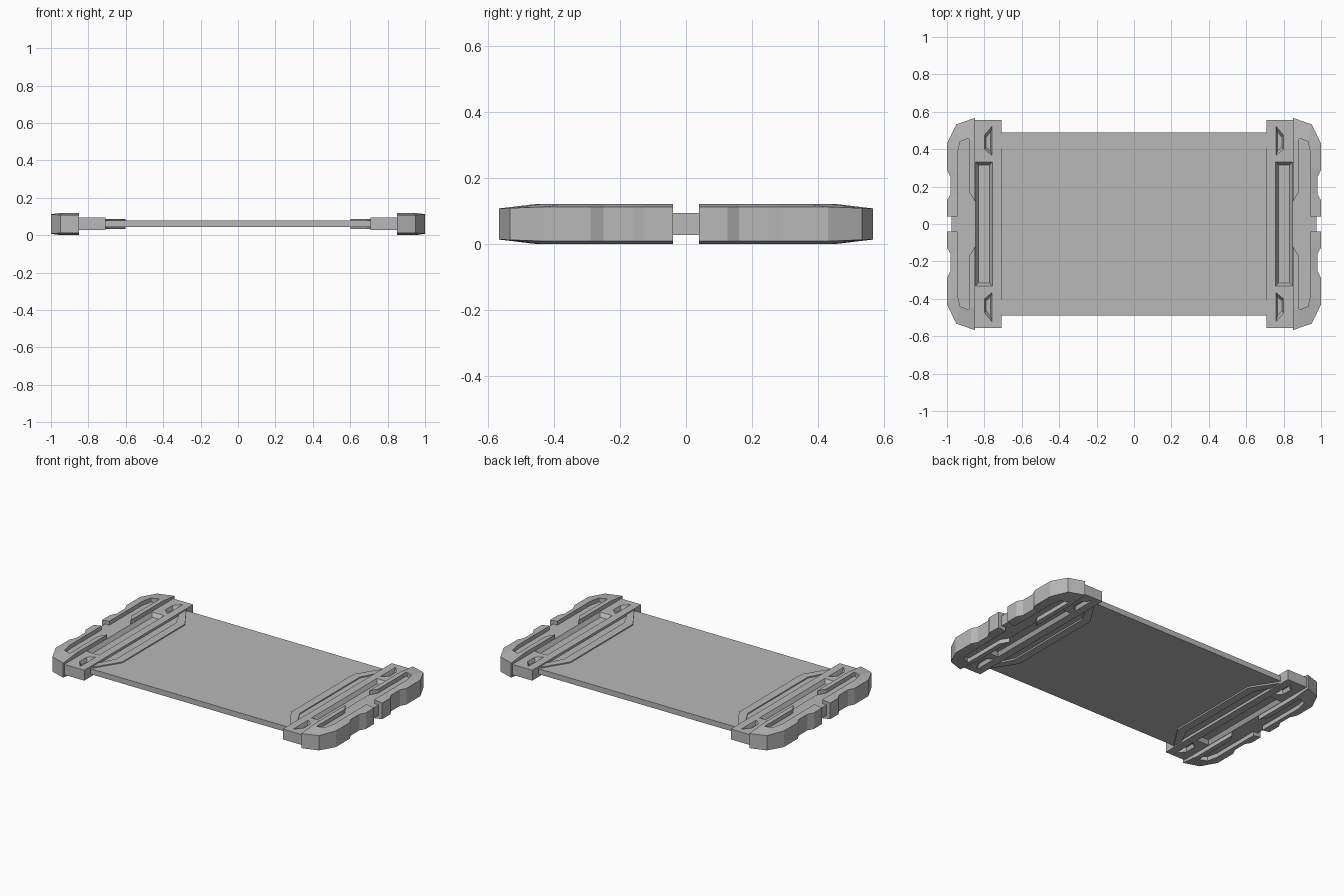
import bpy
import bmesh

cube = bpy.data.objects.get("Cube")
if cube:
    bpy.data.objects.remove(cube, do_unlink=True)

MID = 0.06  # plane of symmetry between top and underside

grey = bpy.data.materials.new("plain grey")
grey.use_nodes = True
colour = (0.48, 0.48, 0.48, 1)
grey.diffuse_color = colour
grey.node_tree.nodes["Principled BSDF"].inputs["Base Color"].default_value = colour


def finish(name, bm):
    bmesh.ops.recalc_face_normals(bm, faces=bm.faces)
    mesh = bpy.data.meshes.new(name)
    bm.to_mesh(mesh)
    bm.free()
    mesh.materials.append(grey)
    obj = bpy.data.objects.new(name, mesh)
    bpy.context.collection.objects.link(obj)
    return obj


def loft(name, layers):
    """Closed solid through (outline, z) layers with equal point counts."""
    bm = bmesh.new()
    rings = [[bm.verts.new((x, y, z)) for x, y in pts] for pts, z in layers]
    for low, high in zip(rings, rings[1:]):
        for i in range(len(low)):
            j = (i + 1) % len(low)
            bm.faces.new((low[i], low[j], high[j], high[i]))
    bm.faces.new(rings[0])
    bm.faces.new(rings[-1])
    return finish(name, bm)


def band(name, rows):
    """Solid strip; each row is an outer point, its half height, an inner point, its half height."""
    bm = bmesh.new()
    sections = []
    for outer, ho, inner, hi in rows:
        corners = [(outer, ho), (inner, hi), (inner, -hi), (outer, -ho)]
        sections.append([bm.verts.new((x, y, MID + h)) for (x, y), h in corners])
    for a, b in zip(sections, sections[1:]):
        for i in range(4):
            j = (i + 1) % 4
            bm.faces.new((a[i], a[j], b[j], b[i]))
    bm.faces.new(sections[0])
    bm.faces.new(sections[-1])
    return finish(name, bm)


def mirror(obj, y=False):
    mod = obj.modifiers.new("mirror", 'MIRROR')
    mod.use_axis = (True, y, False)
    mod.use_mirror_merge = False


def cut_pocket(target, outline, floor):
    """Sink a tapered pocket into both the top and the underside."""
    for side in (1, -1):
        cutter = loft("pocket_cutter", [(outline, MID + side * 0.06),
                                        (outline, MID + side * 0.035),
                                        (floor, MID + side * 0.01)])
        cutter.hide_render = True
        mod = target.modifiers.new("pocket", 'BOOLEAN')
        mod.operation = 'DIFFERENCE'
        mod.solver = 'EXACT'
        mod.object = cutter
        bpy.context.view_layer.objects.active = target
        bpy.ops.object.modifier_apply(modifier=mod.name)
        bpy.data.objects.remove(cutter, do_unlink=True)


def rect(x0, x1, y):
    return [(x0, -y), (x1, -y), (x1, y), (x0, y)]


def flip(pts):
    return [(x, -y) for x, y in pts]


# Thin central panel
loft("panel", [(rect(-0.72, 0.72, 0.49), 0.044), (rect(-0.72, 0.72, 0.49), 0.079)])

# End bars with one long and two short pockets each
half = [(0.708, 0.555), (0.85, 0.555), (0.93, 0.49), (0.976, 0.41)]
bar_outline = half + flip(half)[::-1]
bar = loft("end_bar", [(bar_outline, MID - 0.033), (bar_outline, MID + 0.034)])
cut_pocket(bar, rect(0.757, 0.849, 0.333), rect(0.772, 0.832, 0.315))
notch = [(0.758, 0.525), (0.8, 0.475), (0.8, 0.4), (0.758, 0.365)]
notch_floor = [(0.768, 0.49), (0.79, 0.465), (0.79, 0.41), (0.768, 0.39)]
cut_pocket(bar, notch, notch_floor)
cut_pocket(bar, flip(notch), flip(notch_floor))
mirror(bar)

# Raised rims stepping from the panel up to the bars
rim_half = [((0.71, 0.488), (0.71, 0.41)), ((0.602, 0.32), (0.655, 0.305))]
rim_rows = [(o, 0.026, i, 0.026) for o, i in rim_half]
rim_rows += [((o[0], -o[1]), h, (i[0], -i[1]), h) for o, h, i, _ in rim_rows[::-1]]
mirror(band("panel_rim", rim_rows))

# Hooked corner grips, sloping down towards their outer edge
grip_rows = [((0.85, 0.12), 0.06, (0.88, 0.17), 0.06),
             ((0.85, 0.44), 0.06, (0.88, 0.45), 0.06),
             ((0.85, 0.567), 0.047, (0.885, 0.458), 0.06),
             ((0.95, 0.533), 0.048, (0.93, 0.44), 0.06)]
scallop = [(1, 0.43), (1, 0.29), (0.98, 0.25), (0.98, 0.16), (1, 0.125), (1, 0.04)]
grip_rows += [((x, y), 0.052, (0.945, min(y, 0.37)), 0.06) for x, y in scallop]
mirror(band("corner_grip", grip_rows), y=True)
